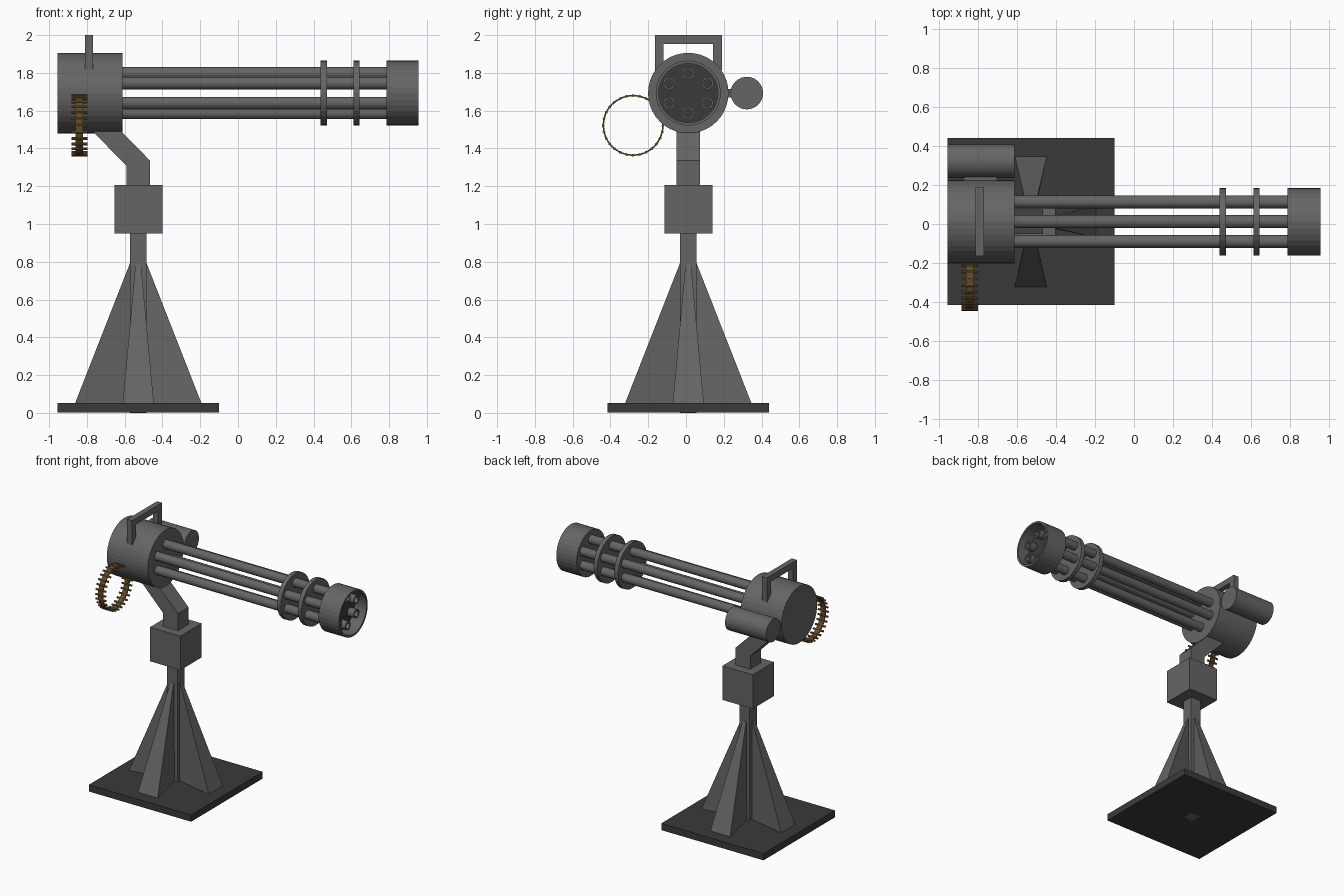
import bpy, bmesh, math
from mathutils import Matrix

if "Cube" in bpy.data.objects:
    bpy.data.objects.remove(bpy.data.objects["Cube"])

CX, CY, AZ = -0.528, 0.012, 1.693   # pedestal x, centre plane y, gun axis z


def material(name, rgb):
    m = bpy.data.materials.new(name)
    m.diffuse_color = (*rgb, 1)
    m.use_nodes = True
    m.node_tree.nodes["Principled BSDF"].inputs["Base Color"].default_value = m.diffuse_color
    return m


GUNMETAL = material("gunmetal_grey", (0.13, 0.13, 0.13))
DARK = material("dark_grey", (0.042, 0.042, 0.042))
BRASS = material("brass", (0.19, 0.105, 0.03))
LINK = material("brown_link", (0.12, 0.07, 0.022))


def finish(name, bm, mat):
    bmesh.ops.recalc_face_normals(bm, faces=bm.faces)
    me = bpy.data.meshes.new(name)
    bm.to_mesh(me)
    bm.free()
    me.materials.append(mat)
    ob = bpy.data.objects.new(name, me)
    bpy.context.collection.objects.link(ob)
    return ob


def box(name, x, y, z, mat=GUNMETAL):
    bm = bmesh.new()
    size = [b - a for a, b in (x, y, z)]
    mid = [(a + b) / 2 for a, b in (x, y, z)]
    bmesh.ops.create_cube(bm, size=1,
                          matrix=Matrix.Translation(mid) @ Matrix.Diagonal((*size, 1)))
    return finish(name, bm, mat)


def lathe(name, profile, cy, cz, n=32, mat=GUNMETAL, closed=False):
    """Revolve (x, radius) points about an x-parallel axis."""
    bm = bmesh.new()
    rings = []
    for x, r in profile:
        if r == 0:
            rings.append([bm.verts.new((x, cy, cz))] * n)
        else:
            rings.append([bm.verts.new((x, cy + r * math.cos(2 * math.pi * i / n),
                                        cz + r * math.sin(2 * math.pi * i / n)))
                          for i in range(n)])
    pairs = list(zip(rings, rings[1:]))
    if closed:
        pairs.append((rings[-1], rings[0]))
    for a, b in pairs:
        for i in range(n):
            j = (i + 1) % n
            bm.faces.new(list(dict.fromkeys((a[i], a[j], b[j], b[i]))))
    return finish(name, bm, mat)


def rod(name, x0, x1, r, cy, cz, n=32, mat=GUNMETAL):
    return lathe(name, [(x0, 0), (x0, r), (x1, r), (x1, 0)], cy, cz, n, mat)


def extrude_outline(name, pts, y0, y1):
    """Extrude an x-z outline along y."""
    bm = bmesh.new()
    f = bm.faces.new([bm.verts.new((x, y0, z)) for x, z in pts])
    ext = bmesh.ops.extrude_face_region(bm, geom=[f])
    moved = [v for v in ext["geom"] if isinstance(v, bmesh.types.BMVert)]
    bmesh.ops.translate(bm, verts=moved, vec=(0, y1 - y0, 0))
    return finish(name, bm, GUNMETAL)


# Pedestal: plate, post and block
box("base_plate", (CX - 0.427, CX + 0.427), (CY - 0.427, CY + 0.427), (0.001, 0.052), DARK)
box("post", (CX - 0.043, CX + 0.043), (CY - 0.043, CY + 0.043), (0, 0.96))
box("swivel_block", (CX - 0.127, CX + 0.127), (CY - 0.127, CY + 0.127), (0.95, 1.207))

# Four flared support fins
for k in range(4):
    bm = bmesh.new()
    bmesh.ops.create_cube(bm, size=2)
    for v in bm.verts:
        outer, top, side = v.co.x > 0, v.co.z > 0, v.co.y
        v.co.x = (0.045 if top else 0.335) if outer else 0.02
        v.co.y = side * (0.0825 if outer and not top else 0.014)
        v.co.z = 0.79 if top else 0.05
    bm.transform(Matrix.Translation((CX, CY, 0)) @ Matrix.Rotation(k * math.pi / 2, 4, 'Z'))
    finish(f"support_fin_{k + 1}", bm, GUNMETAL)

# Bent neck up to the housing
extrude_outline("neck", [(-0.59, 1.2), (-0.465, 1.2), (-0.465, 1.335), (-0.65, 1.522),
                         (-0.80, 1.522), (-0.59, 1.307)], CY - 0.063, CY + 0.063)

# Housing, side motor and its bracket
rod("housing", -0.955, -0.612, 0.213, CY, AZ, 40)
rod("side_motor", -0.955, -0.612, 0.086, 0.322, AZ, 32)
box("motor_bracket", (-0.87, -0.70), (0.18, 0.27), (AZ - 0.022, AZ + 0.022))

# Carry handle
extrude_y = ((-0.165, -0.118), (0.143, 0.19))
for side, ys in zip(("front", "back"), extrude_y):
    box(f"handle_leg_{side}", (-0.81, -0.768), ys, (1.815, 1.956))
box("handle_bar", (-0.81, -0.768), (-0.165, 0.19), (1.954, 2.0))

# Six hollow barrels
for k in range(6):
    a = math.radians(90 + 60 * k)
    by, bz = CY + 0.117 * math.cos(a), AZ + 0.105 * math.sin(a)
    lathe(f"barrel_{k + 1}", [(-0.63, 0), (-0.63, 0.033), (0.91, 0.033), (0.91, 0.023),
                              (0.86, 0.023), (0.86, 0)], by, bz, 20)
    rod(f"bore_{k + 1}", 0.855, 0.864, 0.0225, by, bz, 20, DARK)

# Clamp discs and hollow muzzle shroud with dark floor
rod("clamp_disc_rear", 0.438, 0.471, 0.172, CY, AZ)
rod("clamp_disc_front", 0.611, 0.643, 0.172, CY, AZ)
lathe("muzzle_shroud", [(0.785, 0), (0.785, 0.172), (0.955, 0.172), (0.955, 0.157),
                        (0.85, 0.157), (0.85, 0)], CY, AZ)
rod("shroud_floor", 0.848, 0.856, 0.1565, CY, AZ, 32, DARK)

# Ammunition belt: a looped strip with rounds across it
BY, BZ, BR = -0.28, 1.522, 0.158
lathe("belt_strip", [(-0.86, BR - 0.004), (-0.86, BR + 0.004), (-0.82, BR + 0.004),
                     (-0.82, BR - 0.004)], BY, BZ, 32, LINK, closed=True)
for k in range(28):
    a = 2 * math.pi * k / 28
    rod(f"round_{k + 1}", -0.882, -0.798, 0.0075, BY + BR * math.cos(a),
        BZ + BR * math.sin(a), 8, BRASS)
